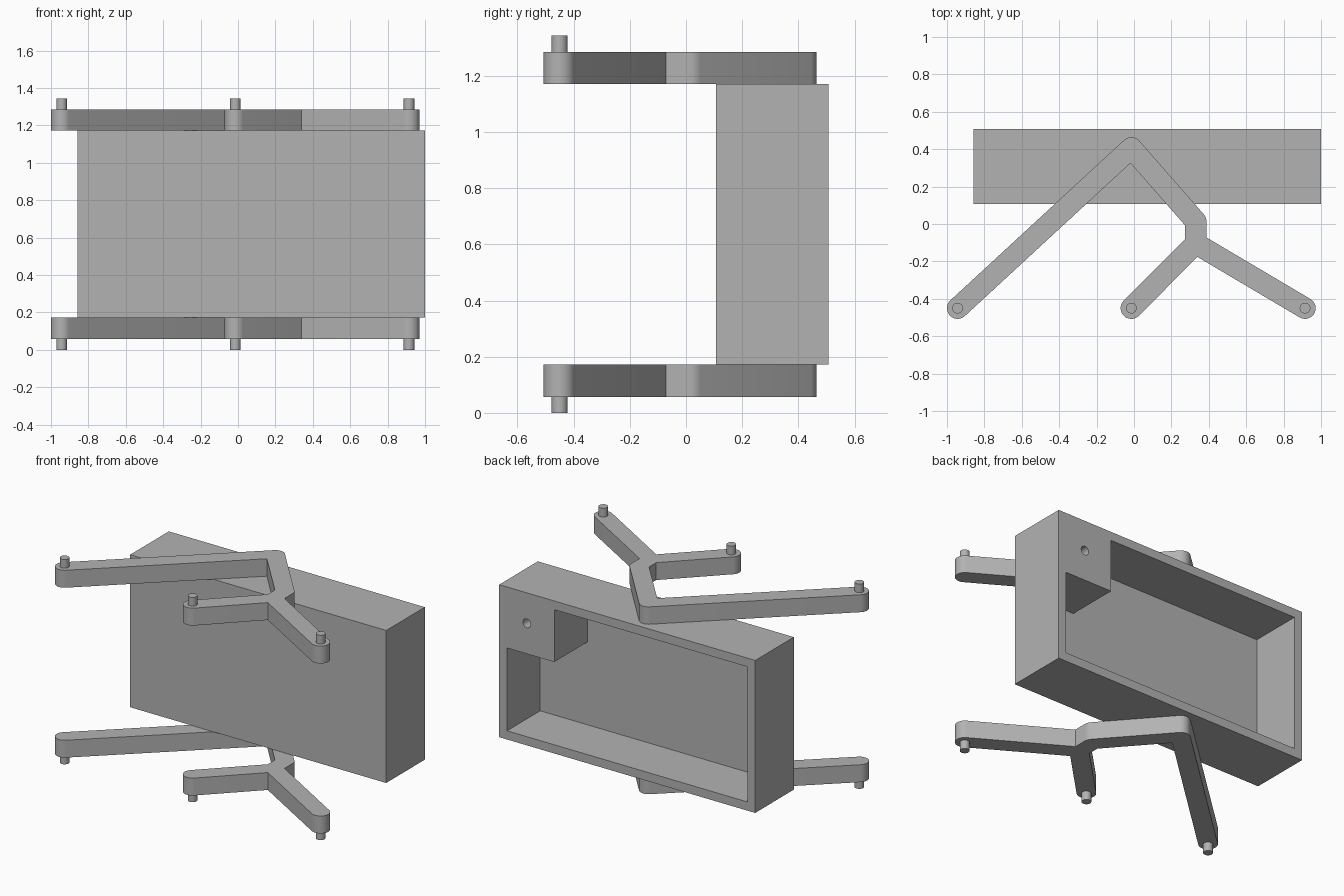
import bpy, bmesh, math
from mathutils import Vector, Matrix

if "Cube" in bpy.data.objects:
    bpy.data.objects.remove(bpy.data.objects["Cube"], do_unlink=True)

U = 1 / 70                       # one design unit
WALL, ARM_R, PIN_R = 4, 4, 2
BOX_X, BOX_Y, BOX_Z = (-60, 70), (7.5, 35.5), (12, 82)

grey = bpy.data.materials.new("plain grey")
grey.use_nodes = True
colour = (0.45, 0.45, 0.45, 1)
grey.diffuse_color = colour
grey.node_tree.nodes["Principled BSDF"].inputs["Base Color"].default_value = colour


def prism(name, outline, low, high, axis="z"):
    """Extrude a flat outline along z, or an x-z outline along y."""
    bm = bmesh.new()
    place = (lambda p: (p[0], p[1], low)) if axis == "z" else (lambda p: (p[0], low, p[1]))
    face = bm.faces.new([bm.verts.new(Vector(place(p)) * U) for p in outline])
    moved = bmesh.ops.extrude_face_region(bm, geom=[face])["geom"]
    shift = Vector((0, 0, 1) if axis == "z" else (0, 1, 0)) * (high - low) * U
    bmesh.ops.translate(bm, vec=shift, verts=[v for v in moved if isinstance(v, bmesh.types.BMVert)])
    bmesh.ops.recalc_face_normals(bm, faces=bm.faces)
    mesh = bpy.data.meshes.new(name)
    bm.to_mesh(mesh)
    bm.free()
    mesh.materials.append(grey)
    obj = bpy.data.objects.new(name, mesh)
    bpy.context.collection.objects.link(obj)
    return obj


def smooth(obj):
    bpy.ops.object.select_all(action="DESELECT")
    obj.select_set(True)
    bpy.context.view_layer.objects.active = obj
    bpy.ops.object.shade_smooth_by_angle(angle=math.radians(25))


def circle(centre, radius, count=32):
    steps = [2 * math.pi * i / count for i in range(count)]
    return [(centre[0] + radius * math.cos(a), centre[1] + radius * math.sin(a)) for a in steps]


def rect(x, z):
    return [(x[0], z[0]), (x[1], z[0]), (x[1], z[1]), (x[0], z[1])]


def rounded_outline(walk, radius):
    """Offset a closed walk to its left: arcs outside bends, mitres inside."""
    points = []
    for i, p in enumerate(walk):
        d0 = (p - walk[i - 1]).normalized()
        d1 = (walk[(i + 1) % len(walk)] - p).normalized()
        n0, n1 = (Vector((-d.y, d.x)) for d in (d0, d1))
        cross = d0.x * d1.y - d0.y * d1.x
        if cross > 1e-4:
            points.append(p + (n0 + n1) * radius / (1 + n0.dot(n1)))
            continue
        turn = math.acos(max(-1, min(1, d0.dot(d1))))
        count = max(4, round(turn * 6))
        for k in range(count + 1):
            points.append(p + Matrix.Rotation(-turn * k / count, 2) @ n0 * radius)
    return points


# Open-backed box with a solid corner block and a blind hole
box = prism("box", rect(BOX_X, BOX_Z), *BOX_Y, axis="y")
x0, x1 = BOX_X[0] + WALL, BOX_X[1] - WALL
z0, z1 = BOX_Z[0] + WALL, BOX_Z[1] - WALL
block_x, block_z = BOX_X[1] - 28, BOX_Z[1] - 28
cavity = [(x0, z0), (x1, z0), (x1, block_z), (block_x, block_z), (block_x, z1), (x0, z1)]
hole = circle((BOX_X[1] - 14, BOX_Z[1] - 14), PIN_R)
for outline in (cavity, hole):
    cutter = prism("cutter", outline, BOX_Y[0] + WALL, BOX_Y[1] + 2, axis="y")
    cut = box.modifiers.new("cut", "BOOLEAN")
    cut.operation, cut.solver, cut.object = "DIFFERENCE", "EXACT", cutter
    bpy.context.view_layer.objects.active = box
    bpy.ops.object.modifier_apply(modifier="cut")
    bpy.data.objects.remove(cutter, do_unlink=True)
smooth(box)

# Branching arms with pins, below and above the box
right_end, middle_end, left_end = (Vector((x, -31.5)) for x in (-66, -1, 64))
peak, elbow, fork = Vector((-1, 28.5)), Vector((23.1, 1)), Vector((23.1, -7.3))
walk = [right_end, peak, elbow, fork, left_end, fork, middle_end, fork, elbow, peak]
arm_outline = rounded_outline(walk, ARM_R)
for level, arm_z, pin_z in (("lower", (4, 12), (0, 4)), ("upper", (82, 90), (90, 94))):
    smooth(prism(level + "_arms", arm_outline, *arm_z))
    for side, end in (("right", right_end), ("middle", middle_end), ("left", left_end)):
        smooth(prism(f"{level}_{side}_pin", circle(end, PIN_R), *pin_z))
